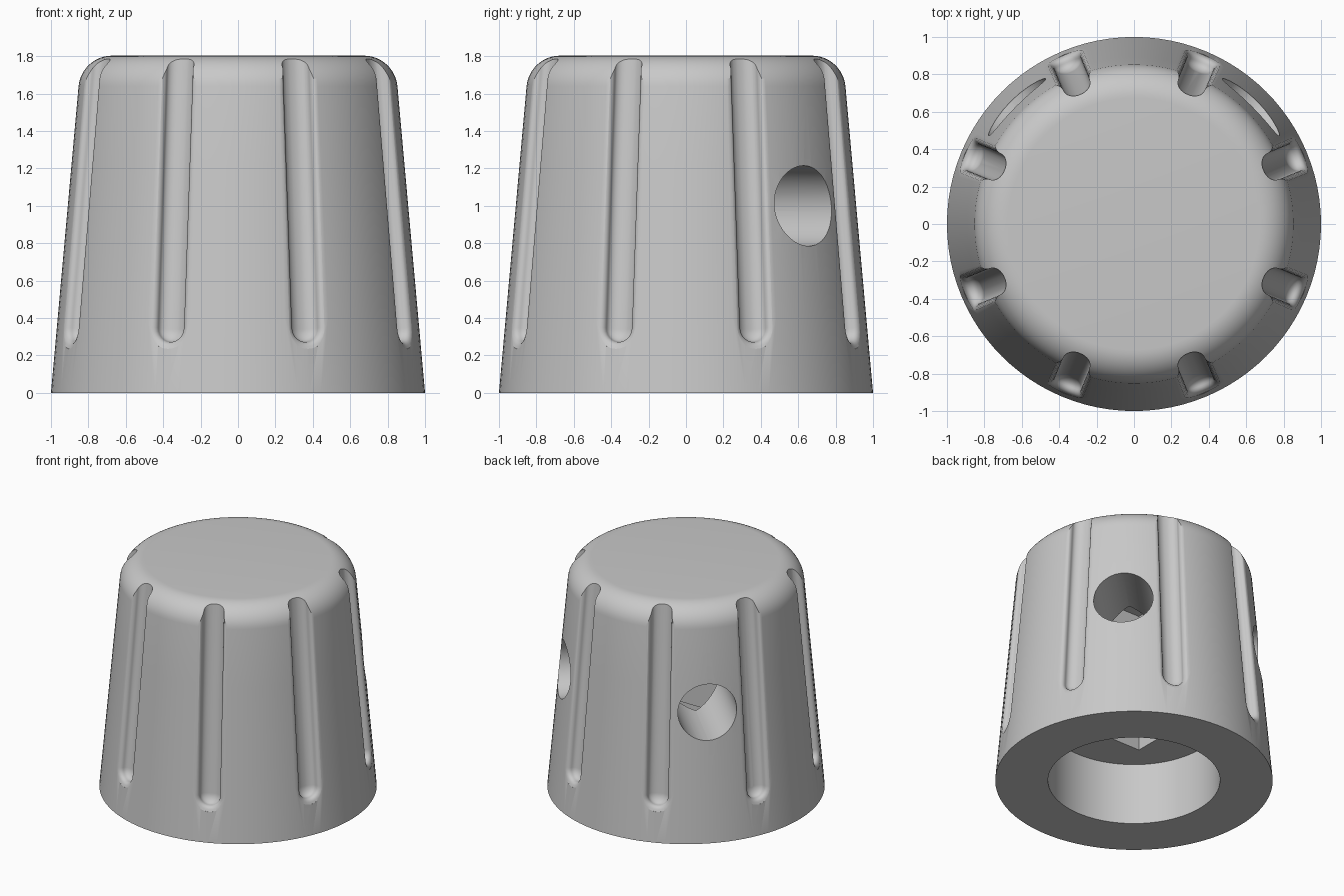
import bpy
import bmesh
from math import sin, cos, pi, radians, atan
from mathutils import Matrix, Vector

HEIGHT, TAPER, FILLET = 1.803, 0.09, 0.18
BORE_R, BORE_TOP = 0.62, 0.49
SOCKET_HALF, SOCKET_TOP = 0.29, 1.6
SEGMENTS = 96

if "Cube" in bpy.data.objects:
    bpy.data.objects.remove(bpy.data.objects["Cube"])

grey = bpy.data.materials.new("grey plastic")
grey.use_nodes = True
colour = (0.58, 0.58, 0.58, 1)
grey.diffuse_color = colour
grey.node_tree.nodes["Principled BSDF"].inputs["Base Color"].default_value = colour


def loft(bm, rings, matrix=Matrix()):
    """Skin equal-length rings of points and cap both ends."""
    loops = [[bm.verts.new(matrix @ Vector(p)) for p in ring] for ring in rings]
    for a, b in zip(loops, loops[1:]):
        for i in range(len(a)):
            j = (i + 1) % len(a)
            bm.faces.new((a[i], a[j], b[j], b[i]))
    bm.faces.new(loops[0][::-1])
    bm.faces.new(loops[-1])


def circle(r, z, n=SEGMENTS):
    return [(r * cos(2 * pi * i / n), r * sin(2 * pi * i / n), z) for i in range(n)]


def finish(bm, name):
    bmesh.ops.recalc_face_normals(bm, faces=bm.faces)
    mesh = bpy.data.meshes.new(name)
    bm.to_mesh(mesh)
    bm.free()
    mesh.materials.append(grey)
    obj = bpy.data.objects.new(name, mesh)
    bpy.context.collection.objects.link(obj)
    return obj


# Turned body: bore, underside, tapered wall and rounded shoulder
profile = [(BORE_R, BORE_TOP), (BORE_R, 0)]
profile += [(1 - TAPER * z, z) for z in (0, 0.4, 0.8, 1.2)]
lean = atan(TAPER)
centre_z = HEIGHT - FILLET
centre_r = 1 - TAPER * (centre_z + FILLET * sin(lean)) - FILLET * cos(lean)
for i in range(13):
    t = lean + (pi / 2 - lean) * i / 12
    profile.append((centre_r + FILLET * cos(t), centre_z + FILLET * sin(t)))
bm = bmesh.new()
loft(bm, [circle(r, z) for r, z in profile])
knob = finish(bm, "knob_body")


# Grip groove cutter: a long round-ended channel with flared lips
def stadium(w, h, length=1.9, n=12):
    low = [(h, w * cos(pi + pi * i / n), w * sin(pi + pi * i / n)) for i in range(n + 1)]
    high = [(h, w * cos(pi * i / n), length + w * sin(pi * i / n)) for i in range(n + 1)]
    return low + high


section = []
for i in range(1, 9):
    t = pi / 2 * i / 8
    section.append((0.075 * sin(t), -0.04 - 0.05 * cos(t)))
for i in range(1, 6):
    t = pi / 2 * i / 6
    section.append((0.11 - 0.035 * cos(t), -0.04 + 0.035 * sin(t)))
section += [(0.115, -0.002), (0.12, 0.2)]

bm = bmesh.new()
start_z = 0.35
place = Matrix.Translation((1 - TAPER * start_z, 0, start_z)) @ Matrix.Rotation(-lean, 4, "Y")
for k in range(8):
    turn = Matrix.Rotation(radians(22.5 + 45 * k), 4, "Z")
    loft(bm, [stadium(w, h) for w, h in section], turn @ place)
cutters = [finish(bm, "groove_cutter")]

# Square shaft socket above the bore
bm = bmesh.new()
s = SOCKET_HALF
square = [(-s, -s), (s, -s), (s, s), (-s, s)]
loft(bm, [[(x, y, z) for x, y in square] for z in (BORE_TOP - 0.2, SOCKET_TOP)])
cutters.append(finish(bm, "socket_cutter"))

# Two set screw holes in the back quarters
for side, angle in (("left", 45), ("right", 135)):
    bm = bmesh.new()
    aim = (Matrix.Translation((0, 0, 1)) @ Matrix.Rotation(radians(angle), 4, "Z")
           @ Matrix.Rotation(pi / 2, 4, "Y"))
    loft(bm, [circle(0.215, d, 48) for d in (0.1, 1.2)], aim)
    cutters.append(finish(bm, side + "_screw_hole_cutter"))

# Cut everything out of the body
bpy.ops.object.select_all(action="DESELECT")
bpy.context.view_layer.objects.active = knob
knob.select_set(True)
for cutter in cutters:
    cutter.hide_render = True
    cut = knob.modifiers.new(cutter.name, "BOOLEAN")
    cut.operation = "DIFFERENCE"
    cut.solver = "EXACT"
    cut.object = cutter
    bpy.ops.object.modifier_apply(modifier=cut.name)
    bpy.data.objects.remove(cutter)

bpy.ops.object.shade_smooth_by_angle(angle=radians(35))
